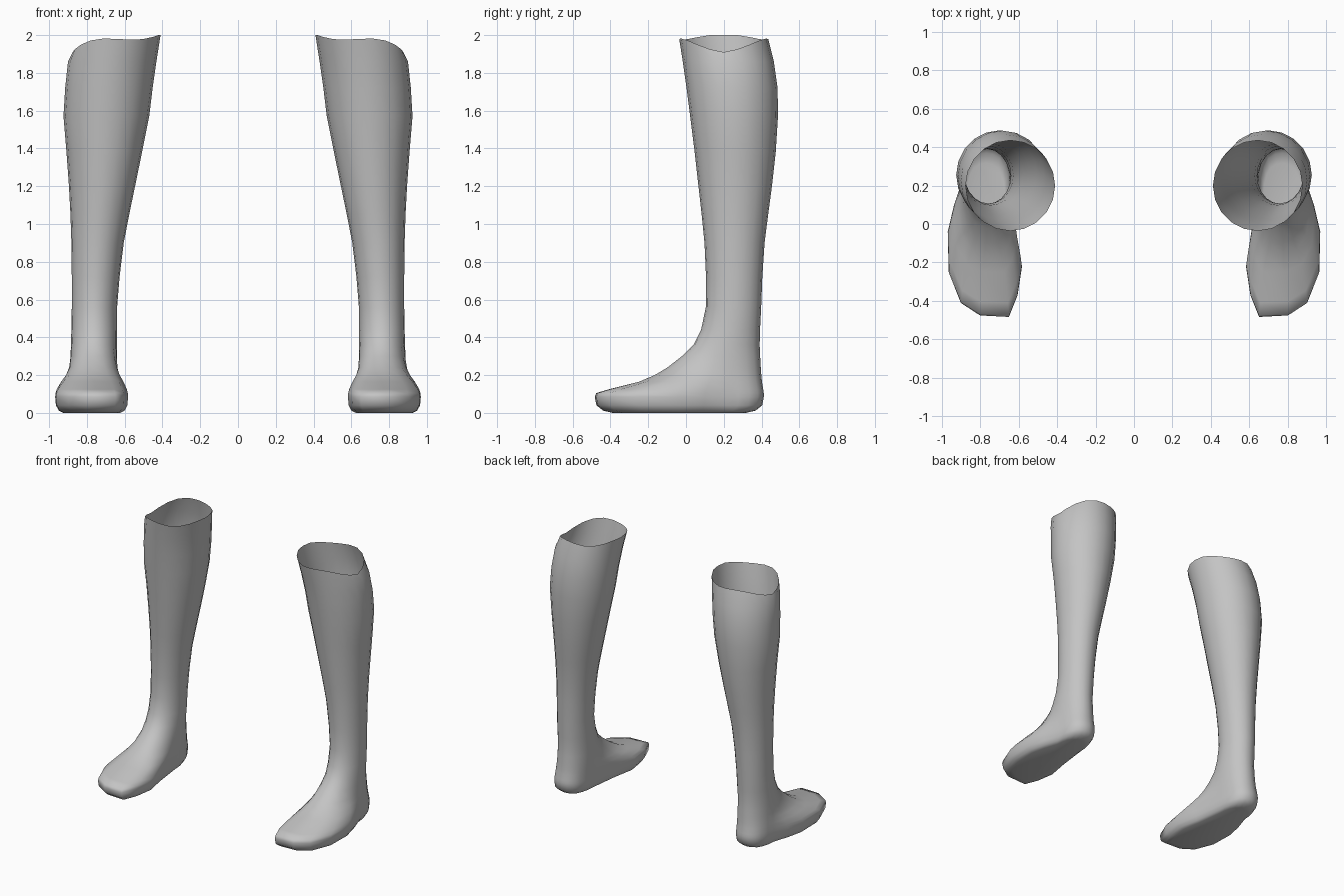
import bpy, bmesh, math

if "Cube" in bpy.data.objects:
    bpy.data.objects.remove(bpy.data.objects["Cube"])

N = 20  # points per ring: 0 = outer side, 5 = front, 10 = inner side, 15 = back

skin = bpy.data.materials.new("plain grey")
skin.diffuse_color = (0.55, 0.55, 0.55, 1)
skin.use_nodes = True
skin.node_tree.nodes["Principled BSDF"].inputs["Base Color"].default_value = skin.diffuse_color

# Widest outline of the foot, seen from above
FOOT = [(.895, .22), (.935, .10), (.968, -.04), (.963, -.25), (.90, -.41),
        (.80, -.475), (.65, -.483), (.605, -.37), (.582, -.22), (.615, -.04),
        (.645, .20), (.65, .27), (.665, .33), (.69, .38), (.73, .405),
        (.77, .412), (.81, .405), (.85, .38), (.875, .335), (.89, .28)]

# Leg sections: z, inner x, outer x, front y, back y
LEG = [(.36, .640, .885, .040, .390), (.44, .640, .882, .080, .392),
       (.56, .640, .880, .105, .398), (.72, .627, .880, .106, .404),
       (.90, .605, .882, .098, .416), (1.05, .576, .887, .083, .435),
       (1.2, .545, .895, .066, .455), (1.38, .508, .908, .046, .475),
       (1.57, .470, .924, .022, .487), (1.72, .452, .915, .003, .485),
       (1.86, .432, .900, -.017, .465)]

# Instep sections: z, share of foot width, share of foot length
INSTEP = [(.085, 1, 1), (.105, .98, .985), (.125, .92, .86), (.165, .70, .56),
          (.20, .46, .40), (.24, .27, .27), (.30, .10, .12)]


def oval(z, xi, xo, yf, yb):
    pts = []
    for i in range(N):
        a = 2 * math.pi * i / N
        pts.append(((xi + xo) / 2 + (xo - xi) / 2 * math.cos(a),
                    (yf + yb) / 2 - (yb - yf) / 2 * math.sin(a), z))
    return pts


def sole(z, s):
    return [(.77 + (x - .77) * s, -.035 + (y + .035) * (s + .03 * (1 - s)), z)
            for x, y in FOOT]


def leg_rings():
    ankle = oval(*LEG[0])
    rings = [sole(.0, .78), sole(.012, .90), sole(.04, .98)]
    for z, kx, ky in INSTEP:
        rings.append([(a[0] + (f[0] - a[0]) * kx, a[1] + (f[1] - a[1]) * ky, z)
                      for a, f in zip(ankle, FOOT)])
    rings += [oval(*s) for s in LEG]
    # Wavy open rim, lowest on the outer side
    rim = []
    for i, (x, y, _) in enumerate(oval(0, .41, .875, -.036, .435)):
        a = 2 * math.pi * i / N
        rim.append((x, y, 1.955 - .03 * math.cos(a) + .025 * abs(math.sin(a))
                    - .015 * math.cos(3 * a)))
    return rings + [rim]


def build_leg(name, side):
    bm = bmesh.new()
    rows = [[bm.verts.new((x * side, y, z)) for x, y, z in r] for r in leg_rings()]

    def face(vs):
        bm.faces.new(vs if side > 0 else vs[::-1]).smooth = True

    face(rows[0])
    for lo, up in zip(rows, rows[1:]):
        for i in range(N):
            j = (i + 1) % N
            face([lo[i], up[i], up[j], lo[j]])
    me = bpy.data.meshes.new(name)
    bm.to_mesh(me)
    bm.free()
    me.materials.append(skin)
    bpy.context.collection.objects.link(bpy.data.objects.new(name, me))


build_leg("left_lower_leg", 1)
build_leg("right_lower_leg", -1)
